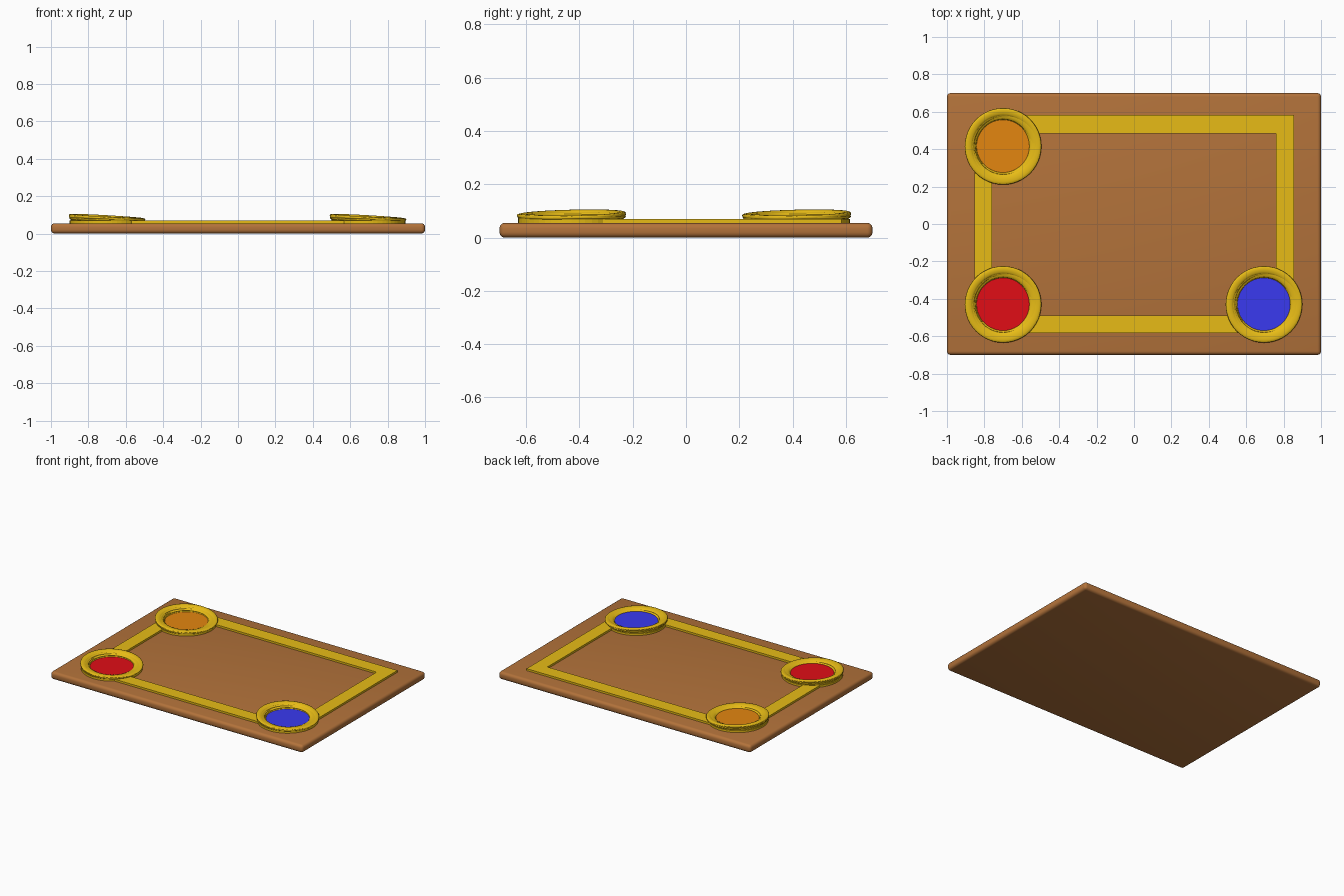
import bpy, bmesh
from math import sin, cos, tau

if "Cube" in bpy.data.objects:
    bpy.data.objects.remove(bpy.data.objects["Cube"])


def material(name, rgb):
    m = bpy.data.materials.new(name)
    m.diffuse_color = (*rgb, 1)
    m.use_nodes = True
    m.node_tree.nodes["Principled BSDF"].inputs["Base Color"].default_value = m.diffuse_color
    return m


WOOD = material("wood", (0.45, 0.17, 0.043))
GOLD = material("gold", (0.8, 0.5, 0.008))


def make(name, bm, mat, smooth=False):
    bmesh.ops.recalc_face_normals(bm, faces=bm.faces)
    me = bpy.data.meshes.new(name)
    bm.to_mesh(me)
    bm.free()
    me.materials.append(mat)
    for p in me.polygons:
        p.use_smooth = smooth
    ob = bpy.data.objects.new(name, me)
    bpy.context.collection.objects.link(ob)
    return ob


def sweep(bm, loops, closed):
    # Skin consecutive loops of points with quads
    rows = [[bm.verts.new(p) for p in lp] for lp in loops]
    n = len(rows[0])
    for i in range(len(rows) if closed else len(rows) - 1):
        a, b = rows[i], rows[(i + 1) % len(rows)]
        for j in range(n):
            k = (j + 1) % n
            bm.faces.new((a[j], a[k], b[k], b[j]))
    if not closed:
        bm.faces.new(rows[0])
        bm.faces.new(rows[-1])


# Wooden board with rounded, softly shaded edges
bm = bmesh.new()
bmesh.ops.create_cube(bm, size=1)
for v in bm.verts:
    v.co = (v.co.x * 2, v.co.y * 1.4, (v.co.z + 0.5) * 0.055)
board = make("board", bm, WOOD, True)
bev = board.modifiers.new("round", 'BEVEL')
bev.width, bev.segments = 0.02, 4


# Raised gold border strips running between the settings
def strip(name, path):
    # path: pairs of outer and inner edge points
    bm = bmesh.new()
    sweep(bm, [[(*o, 0.05), (*o, 0.069), (*i, 0.069), (*i, 0.05)] for o, i in path], False)
    make(name, bm, GOLD)


strip("border_bottom", [((x, -0.582), (x, -0.488)) for x in (-0.7, 0.695)])
strip("border_left", [((-0.852, y), (-0.758, y)) for y in (-0.43, 0.415)])
strip("border_top_right", [((-0.7, 0.583), (-0.7, 0.484)),
                           ((0.856, 0.583), (0.76, 0.484)),
                           ((0.856, -0.43), (0.76, -0.43))])


def base_ring(name, loc):
    bm = bmesh.new()
    prof = [(0.137, 0.05), (0.2, 0.05), (0.2, 0.069), (0.137, 0.069)]
    sweep(bm, [[(loc[0] + r * cos(i * tau / 48), loc[1] + r * sin(i * tau / 48), z)
                for r, z in prof] for i in range(48)], True)
    make(name, bm, GOLD)


def wire_wreath(name, loc):
    # Overlapping flattened wire rings, each tipped a little more than the last
    bm = bmesh.new()
    seg, sides = 48, 12
    for inner, outer, z0, tx, ty in [(0.139, 0.197, 0.071, 0.005, -0.01),
                                     (0.144, 0.203, 0.076, -0.022, 0.025),
                                     (0.149, 0.205, 0.079, -0.035, -0.012),
                                     (0.155, 0.205, 0.082, -0.05, 0.012),
                                     (0.163, 0.205, 0.084, -0.062, 0.025)]:
        mid, half = (inner + outer) / 2, (outer - inner) / 2
        loops = []
        for i in range(seg):
            ca, sa = cos(i * tau / seg), sin(i * tau / seg)
            z = z0 + mid * (tx * ca + ty * sa)
            loops.append([(loc[0] + (mid + half * cos(b)) * ca,
                           loc[1] + (mid + half * cos(b)) * sa,
                           z + 0.009 * sin(b) + 0.003 * cos(b))
                          for b in (j * tau / sides for j in range(sides))])
        sweep(bm, loops, True)
    make(name, bm, GOLD, True)


def inlay(name, loc, mat):
    bm = bmesh.new()
    bmesh.ops.create_cone(bm, cap_ends=True, segments=48, radius1=0.142,
                          radius2=0.142, depth=0.02)
    bmesh.ops.translate(bm, vec=(*loc, 0.0605), verts=bm.verts)
    make(name, bm, mat)


# Three corner settings, each with a coloured disc
for col, rgb, loc in [("red", (0.75, 0.004, 0.008), (-0.7, -0.43)),
                      ("blue", (0.042, 0.042, 0.87), (0.695, -0.43)),
                      ("orange", (0.77, 0.24, 0.005), (-0.7, 0.415))]:
    base_ring(col + "_base_ring", loc)
    wire_wreath(col + "_wire_wreath", loc)
    inlay(col + "_disc", loc, material(col, rgb))
